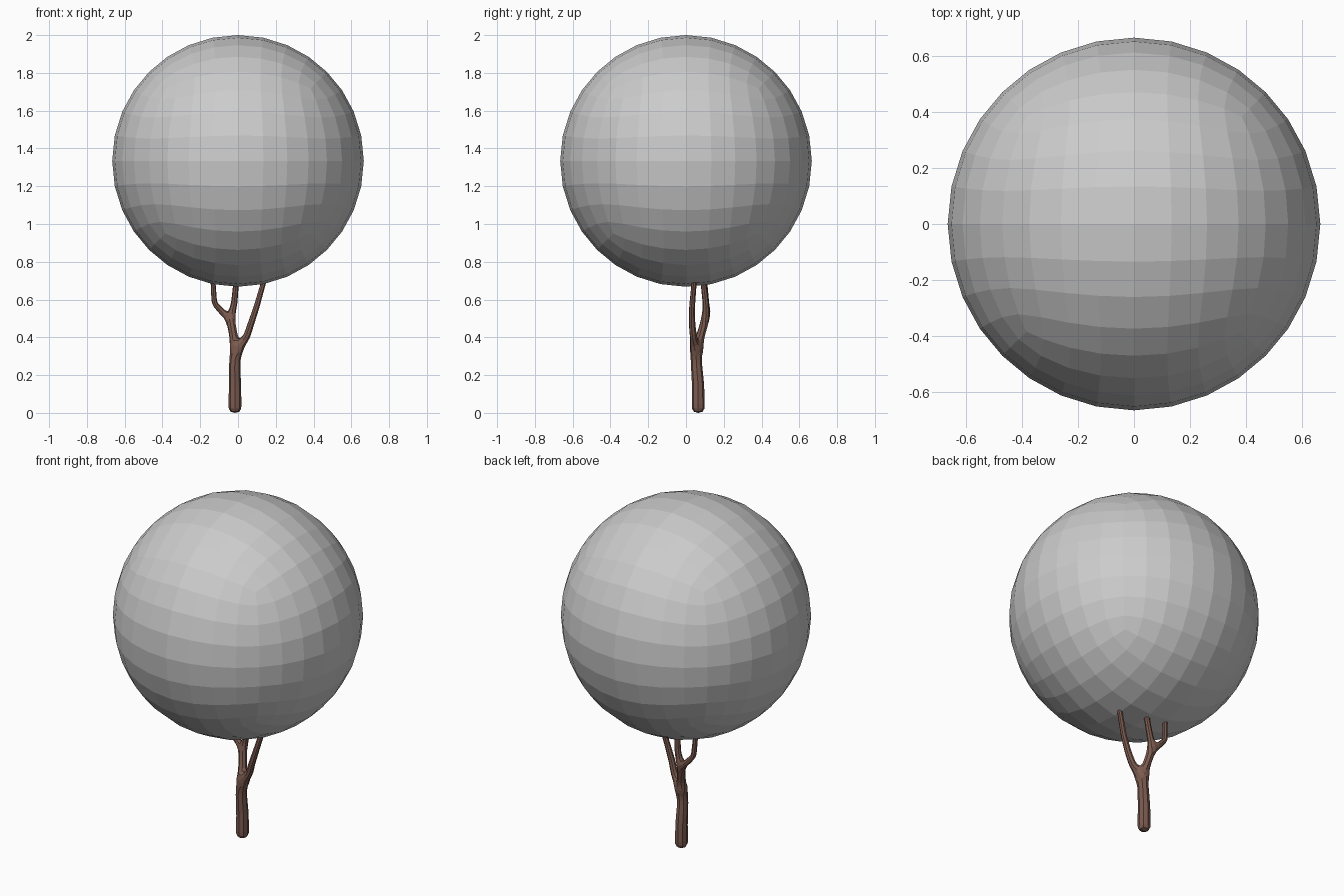
import bpy
from mathutils import Vector

if "Cube" in bpy.data.objects:
    bpy.data.objects.remove(bpy.data.objects["Cube"])

# foliage ball: subdivided cube pushed out to a sphere, flat faces
R, CENTRE = 0.666, Vector((0, 0, 1.334))
bpy.ops.mesh.primitive_cube_add(size=2)
foliage = bpy.context.object
foliage.name = "foliage"
sub = foliage.modifiers.new("sub", 'SUBSURF')
sub.levels = sub.render_levels = 3
bpy.ops.object.modifier_apply(modifier="sub")
for v in foliage.data.vertices:
    v.co = v.co.normalized() * R
foliage.location = CENTRE

# trunk skeleton: branches as (x, y, z, radius), each starting from a shared node
nodes, edges = [], []


def grow(start, points):
    for p in points:
        nodes.append(p)
        if start is not None:
            edges.append((start, len(nodes) - 1))
        start = len(nodes) - 1
    return start


fork = grow(None, [(-.016, .065, 0, .038), (-.016, .064, .15, .035),
                   (-.018, .055, .26, .032), (-.010, .053, .34, .031)])
grow(fork, [(.045, .040, .40, .021), (.068, .032, .47, .019),
            (.098, .032, .56, .017), (.135, .043, .69, .015), (.165, .05, .80, .013)])
upper = grow(fork, [(-.026, .080, .42, .024), (-.040, .105, .50, .023)])
grow(upper, [(-.085, .113, .535, .018), (-.125, .108, .58, .016),
             (-.132, .100, .69, .014), (-.135, .095, .80, .012)])
grow(upper, [(-.020, .105, .58, .018), (-.010, .092, .69, .016), (-.005, .085, .80, .013)])

mesh = bpy.data.meshes.new("trunk")
mesh.from_pydata([n[:3] for n in nodes], edges, [])
trunk = bpy.data.objects.new("trunk", mesh)
bpy.context.collection.objects.link(trunk)
bpy.ops.object.select_all(action='DESELECT')
bpy.context.view_layer.objects.active = trunk
trunk.select_set(True)

# bark skin around the skeleton, rounded once to eight sides
trunk.modifiers.new("skin", 'SKIN')
for sv, n in zip(mesh.skin_vertices[0].data, nodes):
    sv.radius = (n[3], n[3])
mesh.skin_vertices[0].data[0].use_root = True
sub = trunk.modifiers.new("sub", 'SUBSURF')
sub.levels = sub.render_levels = 1
bpy.ops.object.modifier_apply(modifier="skin")
bpy.ops.object.modifier_apply(modifier="sub")

# settle the trunk on the ground
low = min(v.co.z for v in trunk.data.vertices)
for v in trunk.data.vertices:
    if v.co.z < .1:
        v.co.z -= low

bark = bpy.data.materials.new("bark")
bark.diffuse_color = (.20, .105, .08, 1)
bark.use_nodes = True
bark.node_tree.nodes["Principled BSDF"].inputs["Base Color"].default_value = bark.diffuse_color
trunk.data.materials.clear()
trunk.data.materials.append(bark)
